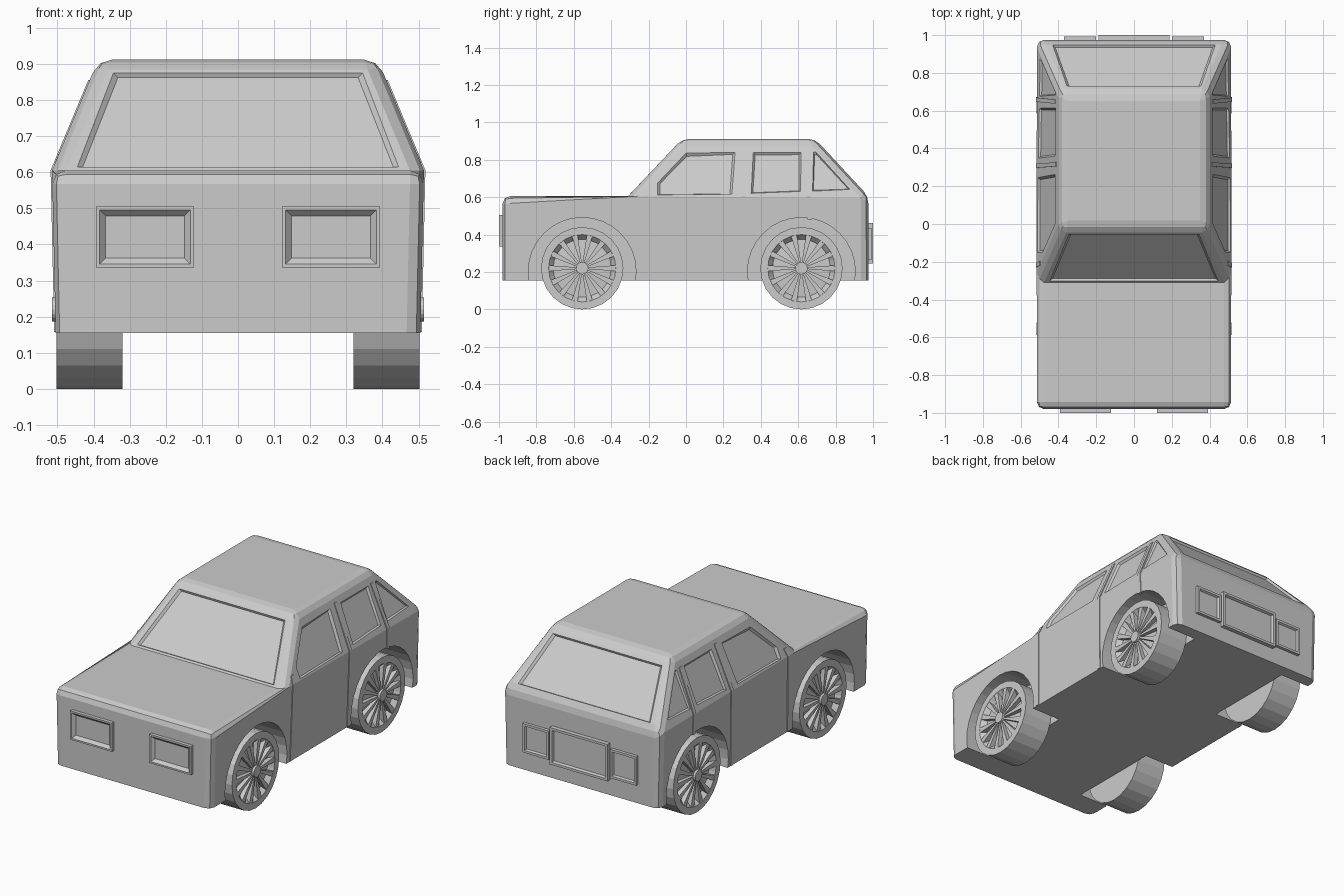
import bpy, bmesh, math
from mathutils import Vector

if "Cube" in bpy.data.objects:
    bpy.data.objects.remove(bpy.data.objects["Cube"])

grey = bpy.data.materials.new("plain grey")
grey.diffuse_color = (0.6, 0.6, 0.6, 1)
grey.use_nodes = True
grey.node_tree.nodes["Principled BSDF"].inputs["Base Color"].default_value = grey.diffuse_color


def make(name, bm):
    bmesh.ops.recalc_face_normals(bm, faces=bm.faces)
    me = bpy.data.meshes.new(name)
    bm.to_mesh(me)
    bm.free()
    me.materials.append(grey)
    ob = bpy.data.objects.new(name, me)
    bpy.context.collection.objects.link(ob)
    return ob


def loft(bm, rings, cap=True):
    """Skin matching closed rings of points."""
    vs = [[bm.verts.new(p) for p in r] for r in rings]
    n = len(vs[0])
    for a, b in zip(vs, vs[1:]):
        for i in range(n):
            j = (i + 1) % n
            bm.faces.new((a[i], a[j], b[j], b[i]))
    if cap:
        bm.faces.new(vs[0])
        bm.faces.new(vs[-1])


# Body surface measures
BELT, ROOF, WB, WR = 0.605, 0.912, 0.515, 0.387


def side_x(z):
    if z < BELT:
        return 0.505 + 0.01 * (z - 0.155) / (BELT - 0.155)
    return WB - (z - BELT) * (WB - WR) / (ROOF - BELT)


def front_y(z):
    return -0.31 + (z - BELT) * 0.29 / (ROOF - BELT)


def rear_y(z):
    return 0.975 - (z - BELT) * 0.285 / (ROOF - BELT)


# Body shell: bonnet, cabin and tail in one hull
prof = [(0.505, -0.98, 0.155), (WB, -0.98, BELT), (WB, -0.31, BELT), (WR, -0.02, ROOF),
        (WR, 0.69, ROOF), (WB, 0.975, BELT), (0.505, 0.975, 0.155)]
bm = bmesh.new()
R = [bm.verts.new(p) for p in prof]
L = [bm.verts.new((-x, y, z)) for x, y, z in prof]
for i in range(7):
    j = (i + 1) % 7
    bm.faces.new((R[i], R[j], L[j], L[i]))
for s in (R, L):
    bm.faces.new((s[0], s[1], s[2], s[5], s[6]))
    bm.faces.new((s[2], s[3], s[4], s[5]))
bmesh.ops.recalc_face_normals(bm, faces=bm.faces)
pairs = [(R[i], L[i]) for i in (1, 3, 4, 5)]
for s in (R, L):
    pairs += [(s[i], s[i + 1]) for i in range(6)]
edges = [bm.edges.get(p) for p in pairs]
bmesh.ops.bevel(bm, geom=edges, offset=0.038, offset_type='OFFSET', segments=2,
                profile=0.5, affect='EDGES', clamp_overlap=True)
body = make("body", bm)

# Cutters: window recesses and wheel wells
cut = bmesh.new()


def recess(pts, depth=0.012, rim=0.014):
    pts = [Vector(p) for p in pts]
    c = sum(pts, Vector()) / len(pts)
    n = (pts[1] - pts[0]).cross(pts[2] - pts[1]).normalized()
    if n.dot(c - Vector((0, 0.3, 0.4))) < 0:
        n = -n
    inner = [p + (c - p).normalized() * rim - n * depth for p in pts]
    loft(cut, [[p + n * 0.02 for p in pts], pts, inner])


recess([(x, front_y(z), z) for x, z in
        ((-0.445, 0.614), (0.445, 0.614), (0.345, 0.875), (-0.345, 0.875))])
recess([(x, rear_y(z), z) for x, z in
        ((-0.43, 0.635), (0.43, 0.635), (0.355, 0.868), (-0.355, 0.868))])
side_windows = [
    [(-0.152, 0.612), (-0.152, 0.675), (0.0, 0.835), (0.262, 0.84), (0.247, 0.616)],
    [(0.347, 0.62), (0.36, 0.84), (0.615, 0.84), (0.615, 0.63)],
    [(0.675, 0.63), (0.682, 0.842), (0.695, 0.842), (0.88, 0.64)]]
AXLES = (-0.555, 0.617)
for s in (1, -1):
    for w in side_windows:
        recess([(s * side_x(z), y, z) for y, z in w])
    for ay in AXLES:
        circ = [(ay + 0.288 * math.cos(a), 0.203 + 0.288 * math.sin(a))
                for a in (math.tau * k / 32 for k in range(32))]
        loft(cut, [[(s * x, y, z) for y, z in circ] for x in (0.315, 0.6)])
cutter = make("body_cutter", cut)
cutter.hide_render = True
mod = body.modifiers.new("cuts", 'BOOLEAN')
mod.operation, mod.solver, mod.object = 'DIFFERENCE', 'EXACT', cutter
bpy.context.view_layer.objects.active = body
bpy.ops.object.modifier_apply(modifier=mod.name)
bpy.data.objects.remove(cutter)

# Door seam strips that follow the side surface
bm = bmesh.new()
seams = [((-0.23, 0.157), (-0.218, BELT), (-0.208, 0.65)),
         ((0.3, 0.157), (0.308, BELT), (0.316, 0.855)),
         ((0.662, 0.48), (0.658, BELT), (0.648, 0.845))]
for s in (1, -1):
    for seam in seams:
        loft(bm, [[(s * (side_x(z) + dx), y + dy, z) for dx, dy in
                   ((-0.012, -0.011), (0.004, -0.011), (0.004, 0.011), (-0.012, 0.011))]
                  for y, z in seam])
make("door_seams", bm)


# Lamps and plate: framed boxes with a sunken centre
def framed_box(name, x0, x1, z0, z1, yback, yface, rim, slope, deep):
    def rect(m, y):
        return [(x0 + m, y, z0 + m), (x1 - m, y, z0 + m), (x1 - m, y, z1 - m), (x0 + m, y, z1 - m)]
    bm = bmesh.new()
    loft(bm, [rect(0, yback), rect(0, yface), rect(rim, yface), rect(rim + slope, deep)])
    make(name, bm)


for s, side in ((1, "right"), (-1, "left")):
    a, b = sorted((s * 0.122, s * 0.393))
    framed_box("headlight_" + side, a, b, 0.336, 0.505, -0.96, -1.0, 0.01, 0.016, -0.983)
    a, b = sorted((s * 0.2, s * 0.37))
    framed_box("tail_light_" + side, a, b, 0.265, 0.435, 0.95, 0.993, 0.014, 0.006, 0.982)
framed_box("rear_plate", -0.188, 0.188, 0.245, 0.462, 0.95, 1.0, 0.014, 0.006, 0.986)

# Wheels: turned tyre with a dished face, tapered spokes and a hub
SPOKES = 14


def wheel(name, s, ay):
    bm = bmesh.new()

    def ring(r, x, n):
        return [(s * x, ay + r * math.sin(math.tau * k / n), 0.22 + r * math.cos(math.tau * k / n))
                for k in range(n)]
    loft(bm, [ring(r, x, 24) for r, x in
              ((0.22, 0.32), (0.22, 0.503), (0.18, 0.503), (0.155, 0.475), (0.03, 0.485))])
    loft(bm, [ring(0.033, x, 16) for x in (0.47, 0.515)])
    for k in range(SPOKES):
        a = math.tau * (k + 0.5) / SPOKES
        u, v = (math.sin(a), math.cos(a)), (math.cos(a), -math.sin(a))
        loft(bm, [[(s * x, ay + u[0] * r + v[0] * t, 0.22 + u[1] * r + v[1] * t)
                   for x, t in ((0.465, -w), (0.502, -w), (0.502, w), (0.465, w))]
                  for r, w in ((0.02, 0.004), (0.184, 0.016))])
    make(name, bm)


for s, side in ((1, "right"), (-1, "left")):
    for ay, end in zip(AXLES, ("front", "rear")):
        wheel(f"{end}_{side}_wheel", s, ay)
